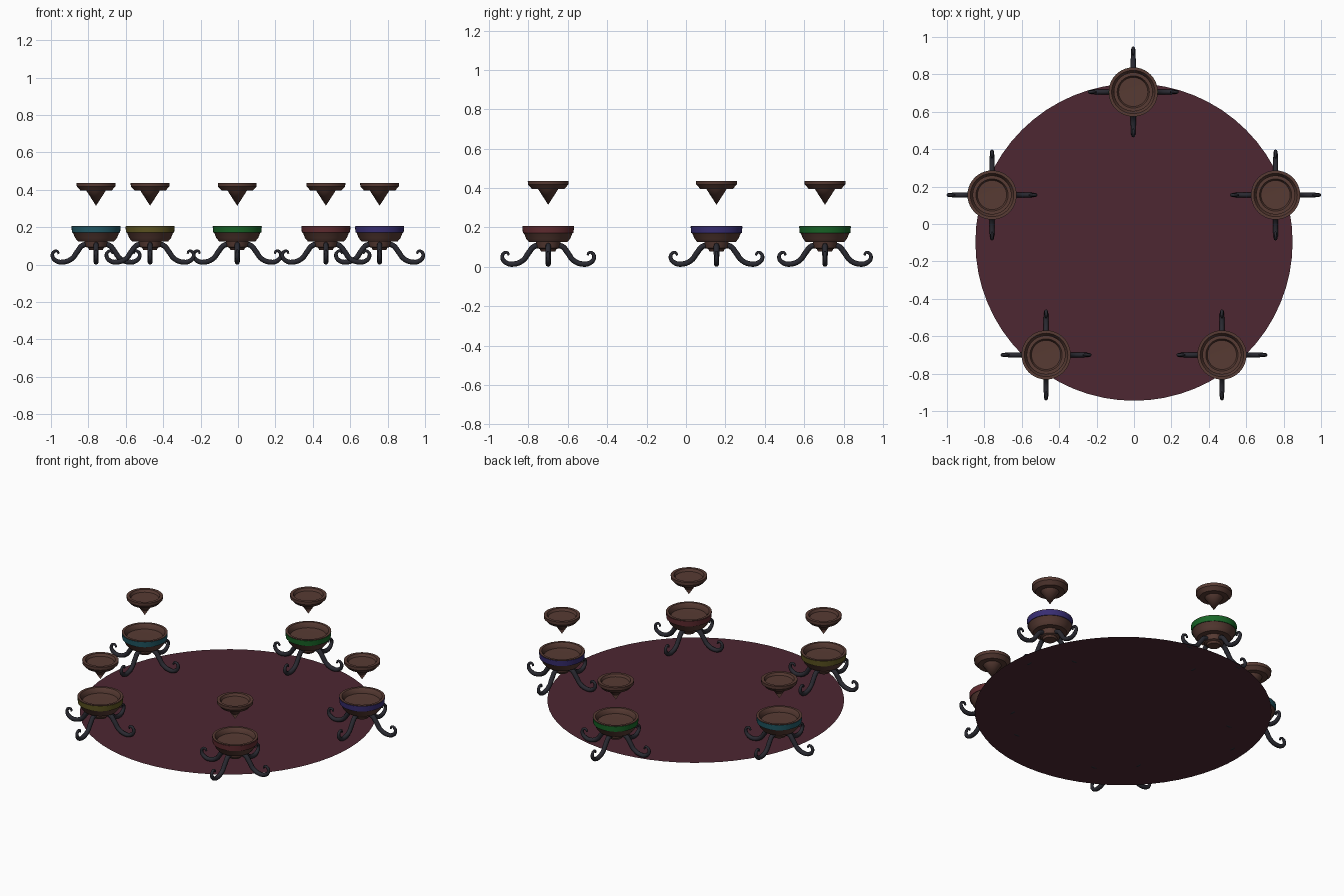
import bpy, bmesh, math

if "Cube" in bpy.data.objects:
    bpy.data.objects.remove(bpy.data.objects["Cube"])


def material(name, rgb):
    m = bpy.data.materials.new(name)
    m.diffuse_color = (*rgb, 1)
    m.use_nodes = True
    m.node_tree.nodes["Principled BSDF"].inputs["Base Color"].default_value = m.diffuse_color
    return m


wood = material("brown_wood", (0.095, 0.043, 0.033))
iron = material("dark_iron", (0.022, 0.022, 0.03))
cloth = material("maroon_cloth", (0.075, 0.020, 0.032))


def add(name, mesh, loc=(0, 0, 0), angle=35):
    ob = bpy.data.objects.new(name, mesh)
    bpy.context.collection.objects.link(ob)
    ob.location = loc
    bpy.ops.object.select_all(action='DESELECT')
    ob.select_set(True)
    bpy.context.view_layer.objects.active = ob
    bpy.ops.object.shade_smooth_by_angle(angle=math.radians(angle))
    return ob


def lathe(name, profile, mat, n=40, closed=False):
    """Spin (radius, z) points round z; a radius of 0 becomes a pole."""
    bm = bmesh.new()
    rings = []
    for r, z in profile:
        if r == 0:
            rings.append([bm.verts.new((0, 0, z))] * n)
        else:
            rings.append([bm.verts.new((r * math.cos(math.tau * i / n),
                                        r * math.sin(math.tau * i / n), z)) for i in range(n)])
    pairs = list(zip(rings, rings[1:]))
    if closed:
        pairs.append((rings[-1], rings[0]))
    for a, b in pairs:
        for i in range(n):
            j = (i + 1) % n
            bm.faces.new(list(dict.fromkeys((a[i], a[j], b[j], b[i]))))
    bmesh.ops.recalc_face_normals(bm, faces=bm.faces)
    me = bpy.data.meshes.new(name)
    bm.to_mesh(me)
    bm.free()
    me.materials.append(mat)
    return me


# Round floor cloth
bm = bmesh.new()
bmesh.ops.create_circle(bm, cap_ends=True, segments=64, radius=0.848)
disc = bpy.data.meshes.new("floor_cloth")
bm.to_mesh(disc)
bm.free()
disc.materials.append(cloth)
add("floor_cloth", disc, (0, -0.097, 0.003))

# Bowl: boss, flared body, lip and recessed floor
bowl = lathe("bowl", [(0, 0.078), (0.036, 0.078), (0.042, 0.09), (0.055, 0.095), (0.062, 0.125),
                      (0.097, 0.125), (0.112, 0.143), (0.122, 0.168), (0.126, 0.172),
                      (0.129, 0.203), (0.131, 0.208), (0.116, 0.208), (0.107, 0.196),
                      (0.103, 0.178), (0, 0.174)], wood)

# Floating cone-bottomed dish
dish = lathe("floating_dish", [(0, 0.315), (0.052, 0.396), (0.083, 0.396), (0.097, 0.412),
                               (0.103, 0.418), (0.104, 0.437), (0.086, 0.437), (0.078, 0.422),
                               (0, 0.420)], wood)

# Four curled legs, one tapered curve spline each
path = [(0.040, 0.108), (0.070, 0.104), (0.100, 0.070), (0.128, 0.033), (0.175, 0.014),
        (0.212, 0.020), (0.233, 0.046), (0.224, 0.070), (0.207, 0.072), (0.200, 0.058)]
width = [1, 1.05, 1.05, 1, 1, 0.9, 0.75, 0.6, 0.5, 0.4]
cu = bpy.data.curves.new("legs", 'CURVE')
cu.dimensions = '3D'
cu.bevel_depth = 0.0135
cu.bevel_resolution = 2
cu.resolution_u = 5
cu.use_fill_caps = True
for k in range(4):
    c, s = round(math.cos(k * math.pi / 2)), round(math.sin(k * math.pi / 2))
    sp = cu.splines.new('BEZIER')
    sp.bezier_points.add(len(path) - 1)
    for p, (r, z), w in zip(sp.bezier_points, path, width):
        p.co = (r * c, r * s, z)
        p.radius = w
        p.handle_left_type = p.handle_right_type = 'AUTO'
helper = bpy.data.objects.new("leg_curve", cu)
bpy.context.collection.objects.link(helper)
bpy.context.view_layer.update()
dg = bpy.context.evaluated_depsgraph_get()
legs = bpy.data.meshes.new_from_object(helper.evaluated_get(dg))
legs.materials.clear()
legs.materials.append(iron)
bpy.data.objects.remove(helper)

# Five stands, each with its own band colour
stands = [("teal", (-0.759, 0.155), (0.015, 0.10, 0.13)),
          ("olive", (-0.470, -0.700), (0.11, 0.09, 0.015)),
          ("green", (-0.004, 0.706), (0.009, 0.13, 0.02)),
          ("red", (0.470, -0.700), (0.12, 0.025, 0.03)),
          ("purple", (0.757, 0.155), (0.04, 0.027, 0.17))]
for name, (x, y), rgb in stands:
    loc = (x, y, 0)
    add(name + "_bowl", bowl, loc)
    add(name + "_dish", dish, loc)
    add(name + "_legs", legs, loc, 60)
    band = lathe(name + "_band", [(0.124, 0.171), (0.1285, 0.171), (0.1315, 0.204), (0.124, 0.204)],
                 material(name + "_paint", rgb), closed=True)
    add(name + "_band", band, loc)
